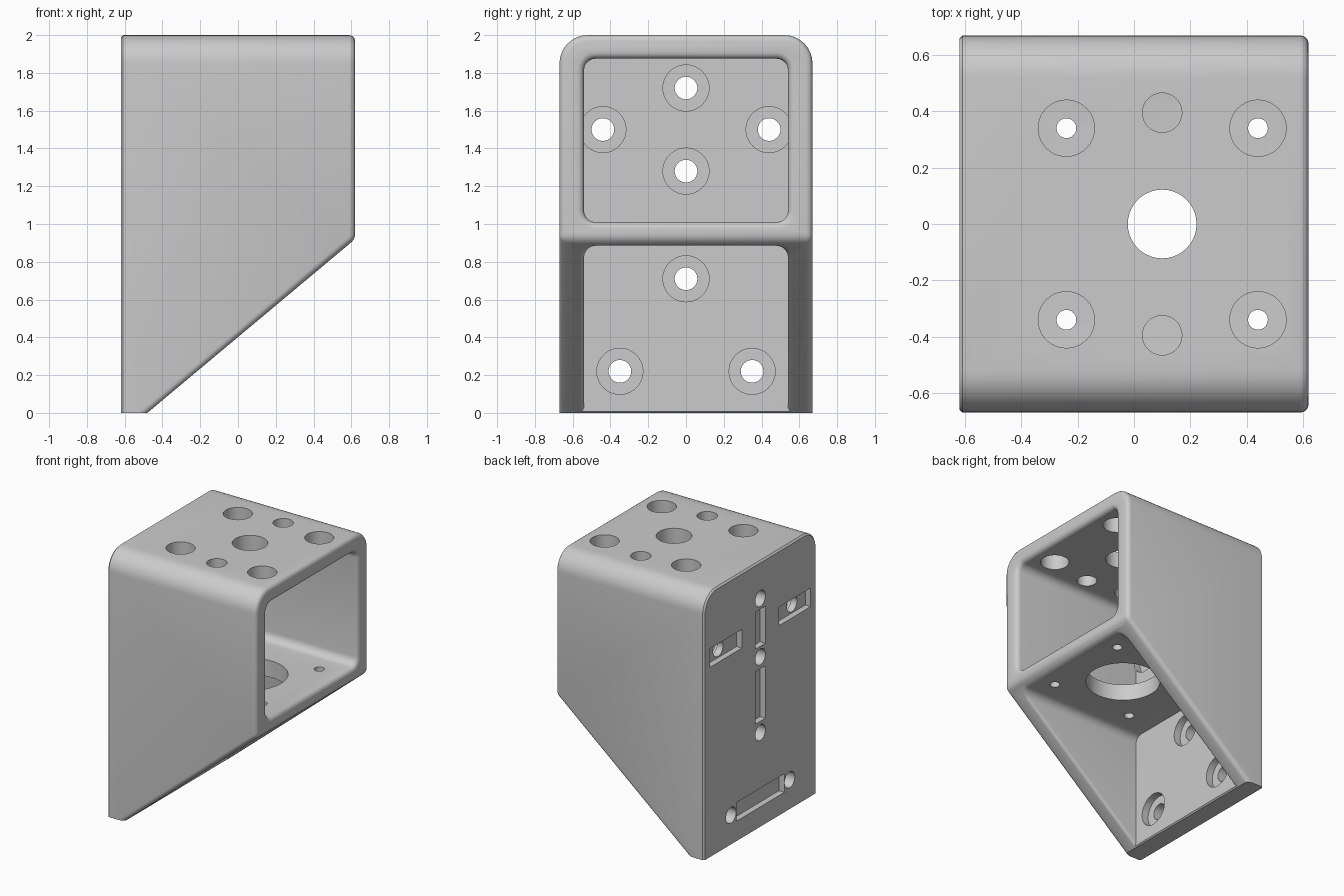
import bpy, bmesh, math
from mathutils import Matrix, Vector

cube = bpy.data.objects.get("Cube")
if cube:
    bpy.data.objects.remove(cube, do_unlink=True)

BACK, FRONT, HALF_Y, TOP = -0.62, 0.62, 0.67, 2.0
TOE, KNEE, INNER = -0.48, 0.92, -0.47
SLOPE = Vector((KNEE, 0, TOE - FRONT)).normalized()

grey = bpy.data.materials.new("plain grey")
grey.use_nodes = True
grey.diffuse_color = (0.6, 0.6, 0.6, 1)
grey.node_tree.nodes["Principled BSDF"].inputs["Base Color"].default_value = (0.6, 0.6, 0.6, 1)


def make_object(name, bm):
    bmesh.ops.recalc_face_normals(bm, faces=bm.faces)
    mesh = bpy.data.meshes.new(name)
    bm.to_mesh(mesh)
    bm.free()
    obj = bpy.data.objects.new(name, mesh)
    bpy.context.collection.objects.link(obj)
    return obj


def bevel(bm, edges, offset, segments):
    bmesh.ops.bevel(bm, geom=list(edges), offset=offset, offset_type='OFFSET', segments=segments,
                    profile=0.5, affect='EDGES', clamp_overlap=True)


def box(bm, x, y, z):
    size = Matrix.Diagonal((x[1] - x[0], y[1] - y[0], z[1] - z[0], 1))
    centre = Matrix.Translation((sum(x) / 2, sum(y) / 2, sum(z) / 2))
    bmesh.ops.create_cube(bm, size=1, matrix=centre @ size)


def cylinder(bm, axis, radius, span, a, b):
    """Axis X: a, b are y, z.  Axis Z: a, b are x, y."""
    mid = sum(span) / 2
    if axis == 'X':
        place = Matrix.Translation((mid, a, b)) @ Matrix.Rotation(math.pi / 2, 4, 'Y')
    else:
        place = Matrix.Translation((a, b, mid))
    bmesh.ops.create_cone(bm, cap_ends=True, segments=40, radius1=radius, radius2=radius,
                          depth=span[1] - span[0], matrix=place)


def cut(target, name, bm):
    cutter = make_object(name, bm)
    cutter.hide_render = True
    mod = target.modifiers.new(name, 'BOOLEAN')
    mod.operation, mod.solver, mod.object = 'DIFFERENCE', 'EXACT', cutter
    bpy.context.view_layer.objects.active = target
    bpy.ops.object.modifier_apply(modifier=mod.name)
    bpy.data.objects.remove(cutter, do_unlink=True)


def on_front(co):
    return abs(co.x - FRONT) < 1e-3


def on_slope(co):
    return abs((co - Vector((TOE, 0, 0))).dot(SLOPE)) < 1e-3


def is_crease(e):
    return len(e.link_faces) == 2 and e.calc_face_angle(0) > 0.2


def ends(e, rule):
    return all(rule(v.co) for v in e.verts)


# Outer body: side profile extruded across the width
bm = bmesh.new()
profile = [(BACK, 0), (TOE, 0), (FRONT, KNEE), (FRONT, TOP), (BACK, TOP)]
side = bm.faces.new([bm.verts.new((x, -HALF_Y, z)) for x, z in profile])
grown = bmesh.ops.extrude_face_region(bm, geom=[side])["geom"]
bmesh.ops.translate(bm, vec=(0, 2 * HALF_Y, 0),
                    verts=[g for g in grown if isinstance(g, bmesh.types.BMVert)])
bmesh.ops.recalc_face_normals(bm, faces=bm.faces)

# Large top rounds, small front rounds, fine chamfer at the back
bevel(bm, [e for e in bm.edges if ends(e, lambda c: c.z > 1.99)
           and abs(e.verts[0].co.y - e.verts[1].co.y) < 0.01], 0.15, 8)
bevel(bm, [e for e in bm.edges if is_crease(e) and not ends(e, lambda c: c.z < 0.01)
           and (ends(e, on_front) or ends(e, on_slope))], 0.032, 4)
bevel(bm, [e for e in bm.edges if is_crease(e) and ends(e, lambda c: c.x < BACK + 0.001)
           and not ends(e, lambda c: c.z < 0.01)], 0.012, 1)
bracket = make_object("bracket_body", bm)
bracket.data.materials.append(grey)

# Upper and lower cavities, leaving a shelf between them
for name, z in (("upper_cavity", (1.01, 1.875)), ("lower_cavity", (-0.5, 0.885))):
    bm = bmesh.new()
    box(bm, (INNER, 1), (-0.54, 0.54), z)
    bevel(bm, [e for e in bm.edges
               if abs(e.verts[0].co.x - e.verts[1].co.x) > 0.5], 0.06, 5)
    cut(bracket, name, bm)

# Soften the rims of both cavities
bm = bmesh.new()
bm.from_mesh(bracket.data)
for plane, size in ((on_front, 0.035), (on_slope, 0.021)):
    bevel(bm, [e for e in bm.edges if is_crease(e) and ends(e, plane)
               and ends(e, lambda c: abs(c.y) < 0.545)
               and not ends(e, lambda c: c.x < INNER + 0.01)], size, 4)
bm.to_mesh(bracket.data)
bm.free()

back_holes = [(0, 1.72), (0, 1.28), (-0.44, 1.5), (0.44, 1.5), (0, 0.71), (-0.35, 0.22), (0.35, 0.22)]
top_span, shelf_span = (1.8, 2.1), (0.8, 1.1)

# Through holes in the back, top and shelf, with the central back slots
bm = bmesh.new()
for y, z in back_holes:
    cylinder(bm, 'X', 0.06, (-0.8, -0.4), y, z)
for s in (-1, 1):
    cylinder(bm, 'Z', 0.07, top_span, 0.1, 0.395 * s)
    for x in (-0.24, 0.44):
        cylinder(bm, 'Z', 0.1, top_span, x, 0.34 * s)
        cylinder(bm, 'Z', 0.035, shelf_span, x, 0.34 * s)
cylinder(bm, 'Z', 0.122, top_span, 0.1, 0)
cylinder(bm, 'Z', 0.26, shelf_span, 0.1, 0)
slot_depth = (-0.7, BACK + 0.045)
for y, z in (((-0.06, 0.06), (1.36, 1.64)), ((-0.06, 0.06), (0.795, 1.19)),
             ((-0.285, 0.285), (0.15, 0.29))):
    box(bm, slot_depth, y, z)
cut(bracket, "through_holes", bm)

# Counterbores inside the back wall, with the side slots outside
bm = bmesh.new()
for y, z in back_holes:
    cylinder(bm, 'X', 0.122, (INNER - 0.055, INNER + 0.01), y, z)
for y in ((0.22, 0.6), (-0.6, -0.22)):
    box(bm, slot_depth, y, (1.43, 1.57))
cut(bracket, "recesses", bm)

# Smooth rounds, sharp edges
bpy.ops.object.select_all(action='DESELECT')
bracket.select_set(True)
bpy.context.view_layer.objects.active = bracket
bpy.ops.object.shade_smooth_by_angle(angle=math.radians(30))
